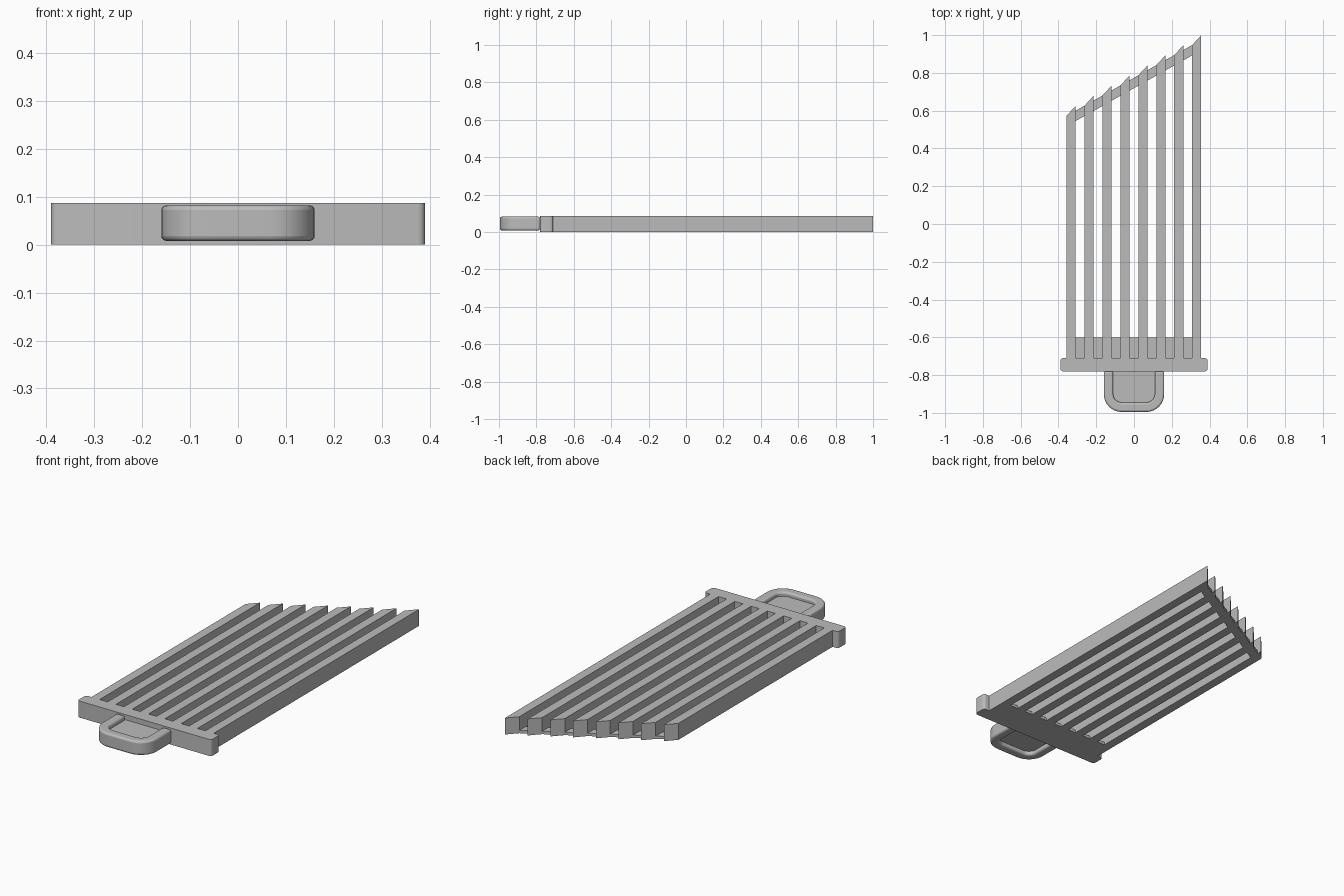
import bpy, bmesh, math

cube = bpy.data.objects.get("Cube")
if cube:
    bpy.data.objects.remove(cube, do_unlink=True)

gray = bpy.data.materials.new("plain gray")
gray.use_nodes = True
COLOR = (0.5, 0.5, 0.5, 1)
gray.diffuse_color = COLOR
gray.node_tree.nodes["Principled BSDF"].inputs["Base Color"].default_value = COLOR


def prism(name, outline, z0, z1):
    """Extrude a counter-clockwise outline between two heights."""
    bm = bmesh.new()
    base = bm.faces.new([bm.verts.new((x, y, z0)) for x, y in outline])
    top = bmesh.ops.extrude_face_region(bm, geom=[base], use_keep_orig=True)["geom"]
    for v in top:
        if isinstance(v, bmesh.types.BMVert):
            v.co.z = z1
    bmesh.ops.recalc_face_normals(bm, faces=bm.faces)
    mesh = bpy.data.meshes.new(name)
    bm.to_mesh(mesh)
    bm.free()
    mesh.materials.append(gray)
    obj = bpy.data.objects.new(name, mesh)
    bpy.context.collection.objects.link(obj)
    return obj


def smooth(obj):
    bpy.ops.object.select_all(action='DESELECT')
    obj.select_set(True)
    bpy.context.view_layer.objects.active = obj
    bpy.ops.object.shade_smooth_by_angle(angle=math.radians(35))


def arc(cx, cy, r, start, steps=8):
    return [(cx + r * math.cos(a), cy + r * math.sin(a))
            for a in (math.radians(start + 90 * i / steps) for i in range(steps + 1))]


def u_shape(half, bottom, r, back):
    """Outline with two rounded front corners and an open straight back."""
    return ([(-half, back)] + arc(-half + r, bottom + r, r, 180)
            + arc(half - r, bottom + r, r, 270) + [(half, back)])


HEIGHT, FLOOR = 0.087, 0.015
LEFT, PITCH, WIDTH, STEP, COUNT = -0.357, 0.095, 0.048, 0.0535, 8
HEAD_FRONT, HEAD_BACK = -0.78, -0.71

# Crossbar with rounded upright corners
r = 0.015
head = (arc(0.39 - r, HEAD_BACK - r, r, 0, 4) + arc(-0.39 + r, HEAD_BACK - r, r, 90, 4)
        + arc(-0.39 + r, HEAD_FRONT + r, r, 180, 4) + arc(0.39 - r, HEAD_FRONT + r, r, 270, 4))
smooth(prism("crossbar", head, 0, HEIGHT))

# Slanted-tip bars and the low webs joining them at both ends
for i in range(COUNT):
    x0 = LEFT + PITCH * i
    x1 = x0 + WIDTH
    tip = 0.573 + STEP * i
    prism(f"bar_{i + 1}", [(x0, HEAD_BACK), (x1, HEAD_BACK), (x1, tip + 0.052), (x0, tip)],
          0, HEIGHT)
    if i < COUNT - 1:
        x2 = x0 + PITCH
        prism(f"front_web_{i + 1}", [(x1, HEAD_BACK), (x2, HEAD_BACK), (x2, -0.6), (x1, -0.6)],
              0, FLOOR)
        y1, y2 = tip + STEP * WIDTH / PITCH, tip + STEP
        prism(f"back_web_{i + 1}", [(x1, y1 - 0.055), (x2, y2 - 0.055), (x2, y2), (x1, y1)],
              0, FLOOR)

# Handle loop: U-shaped band with softened edges
outer = u_shape(0.16, -0.995, 0.095, HEAD_FRONT)
inner = u_shape(0.11, -0.945, 0.045, HEAD_FRONT)
handle = prism("handle_loop", outer + inner[::-1], 0.008, 0.082)
bevel = handle.modifiers.new("soft edges", 'BEVEL')
bevel.width = 0.01
bevel.segments = 3
bevel.limit_method = 'ANGLE'
bevel.angle_limit = math.radians(60)
smooth(handle)

# Thin recessed panel inside the handle
prism("handle_panel", u_shape(0.115, -0.95, 0.045, HEAD_FRONT), 0.03, 0.06)
